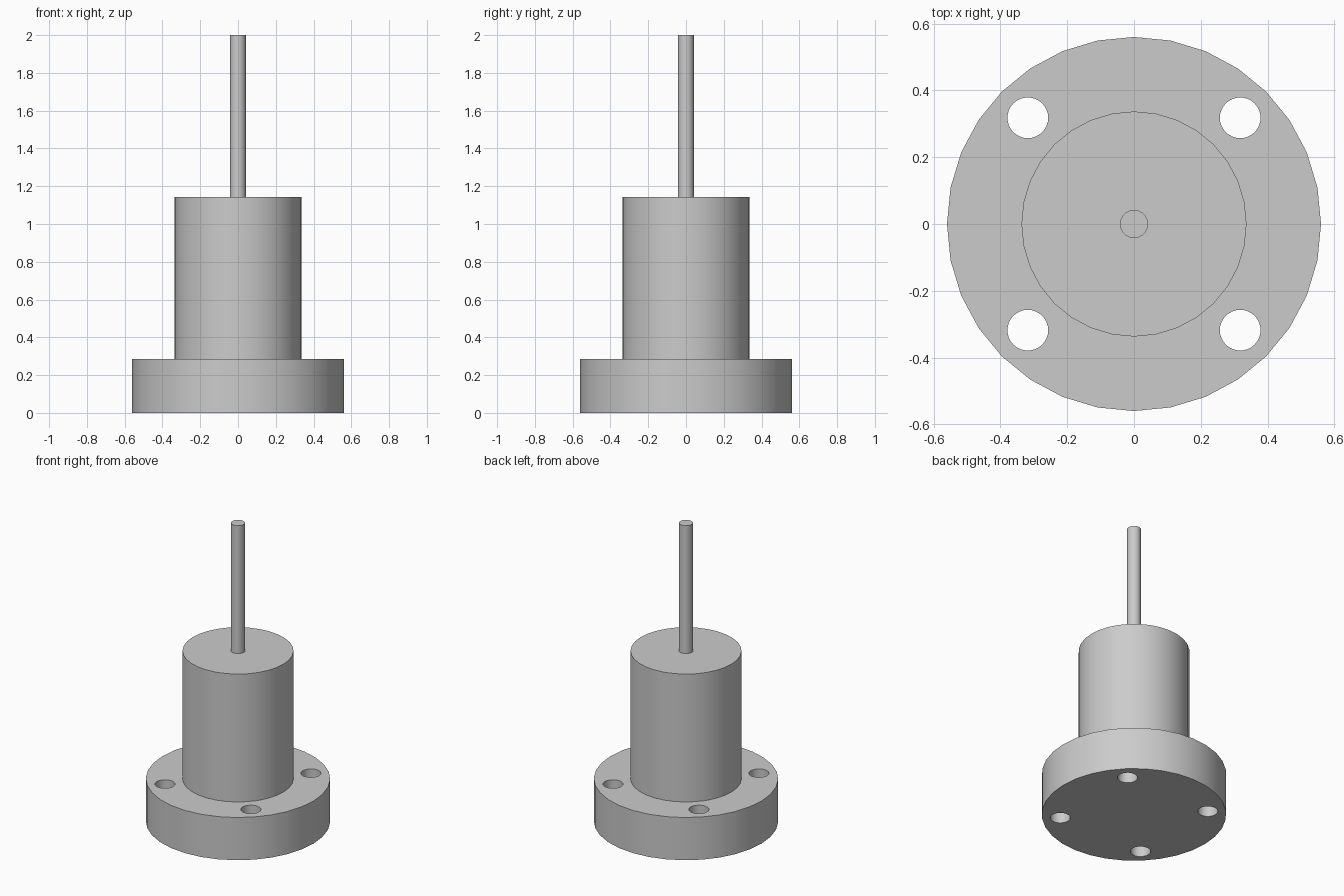
import bpy
import math

cube = bpy.data.objects.get("Cube")
if cube:
    bpy.data.objects.remove(cube, do_unlink=True)

# Single plain grey for every part
grey = bpy.data.materials.new("plain_grey")
grey.use_nodes = True
color = (0.6, 0.6, 0.6, 1)
grey.diffuse_color = color
grey.node_tree.nodes["Principled BSDF"].inputs["Base Color"].default_value = color


def cylinder(name, radius, bottom, top, x=0, y=0, sides=32):
    bpy.ops.mesh.primitive_cylinder_add(
        vertices=sides, radius=radius, depth=top - bottom,
        location=(x, y, (bottom + top) / 2))
    obj = bpy.context.object
    obj.name = name
    obj.data.materials.append(grey)
    return obj


def smooth(obj):
    bpy.ops.object.select_all(action="DESELECT")
    obj.select_set(True)
    bpy.context.view_layer.objects.active = obj
    bpy.ops.object.shade_smooth_by_angle(angle=math.radians(30))


FLANGE_TOP, BODY_TOP, ROD_TOP = 0.286, 1.143, 2.0
HOLE_OFFSET = 0.318

# Round mounting flange with four bolt holes
flange = cylinder("flange", 0.56, 0, FLANGE_TOP)
for sx in (-1, 1):
    for sy in (-1, 1):
        cutter = cylinder("bolt_hole_cutter", 0.061, -0.1, FLANGE_TOP + 0.1,
                          sx * HOLE_OFFSET, sy * HOLE_OFFSET)
        cut = flange.modifiers.new("bolt_hole", "BOOLEAN")
        cut.operation = "DIFFERENCE"
        cut.solver = "EXACT"
        cut.object = cutter
        bpy.context.view_layer.objects.active = flange
        bpy.ops.object.modifier_apply(modifier=cut.name)
        bpy.data.objects.remove(cutter, do_unlink=True)

# Main body and thin shaft stacked on the flange
body = cylinder("body", 0.337, FLANGE_TOP, BODY_TOP)
shaft = cylinder("shaft", 0.042, BODY_TOP, ROD_TOP)

for part in (flange, body, shaft):
    smooth(part)
